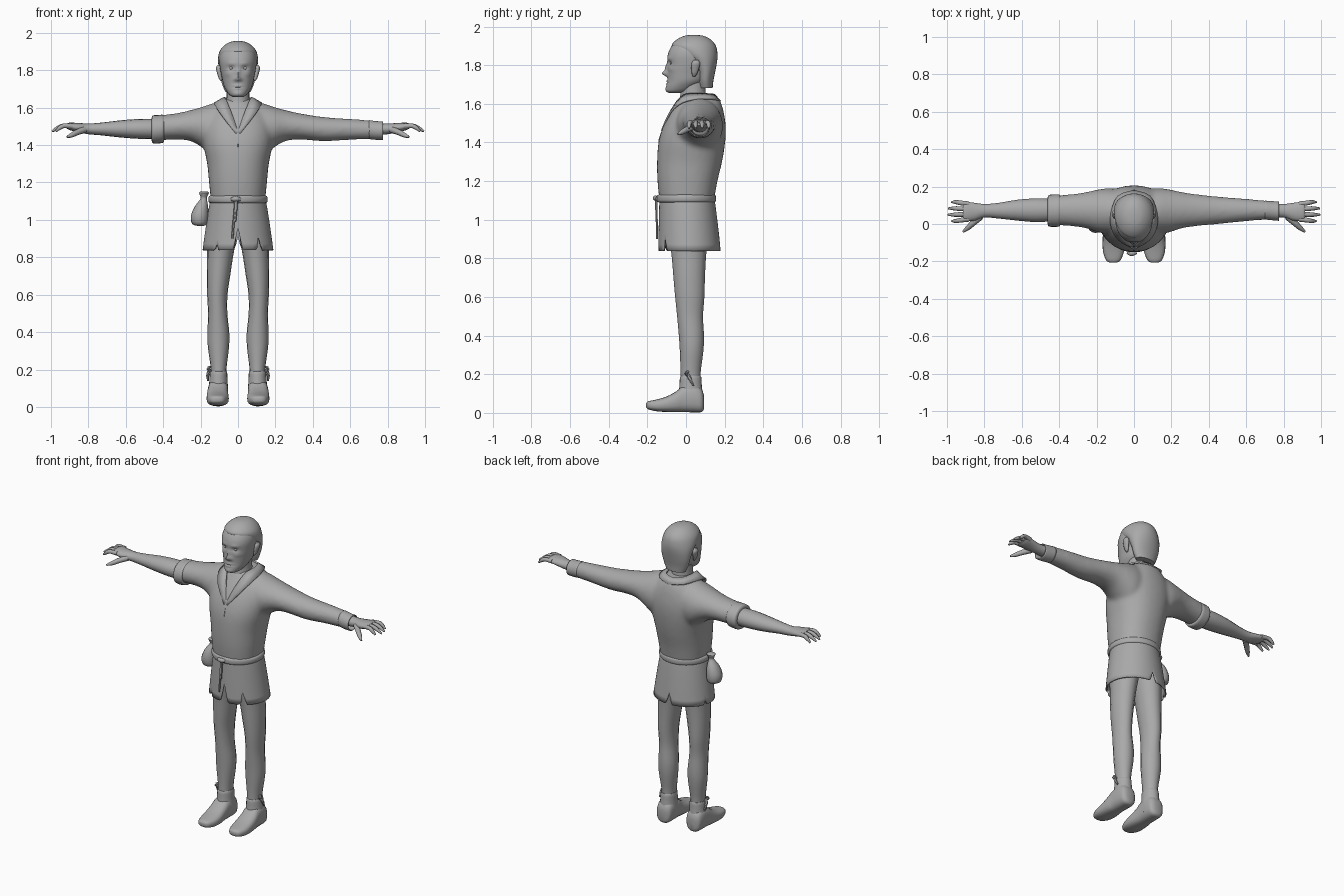
import bpy, bmesh, math
from mathutils import Vector

grey = bpy.data.materials.new("plain_grey")
grey.diffuse_color = (0.4, 0.4, 0.4, 1)


def finish(name, bm, angle=50):
    bmesh.ops.recalc_face_normals(bm, faces=bm.faces)
    me = bpy.data.meshes.new(name)
    bm.to_mesh(me)
    bm.free()
    me.materials.append(grey)
    ob = bpy.data.objects.new(name, me)
    bpy.context.collection.objects.link(ob)
    bpy.ops.object.select_all(action='DESELECT')
    ob.select_set(True)
    bpy.context.view_layer.objects.active = ob
    bpy.ops.object.shade_smooth_by_angle(angle=math.radians(angle))
    return ob


def spline(keys, sub):
    """Catmull-Rom through tuples of any length."""
    out = []
    for i in range(len(keys) - 1):
        p0, p1, p2 = keys[max(i - 1, 0)], keys[i], keys[i + 1]
        p3 = keys[min(i + 2, len(keys) - 1)]
        for k in range(sub):
            t = k / sub
            out.append([0.5 * (2 * b + (c - a) * t + (2 * a - 5 * b + 4 * c - d) * t * t
                               + (3 * b - a - 3 * c + d) * t ** 3)
                        for a, b, c, d in zip(p0, p1, p2, p3)])
    return out + [list(keys[-1])]


def skin_rings(bm, rings, caps=True):
    vr = [[bm.verts.new(p) for p in r] for r in rings]
    n = len(vr[0])
    for a, b in zip(vr, vr[1:]):
        for i in range(n):
            bm.faces.new((a[i], a[(i + 1) % n], b[(i + 1) % n], b[i]))
    if caps:
        bm.faces.new(vr[0])
        bm.faces.new(vr[-1])


def loft(bm, axis, keys, n=24, sub=3, power=1.0, s=1, caps=True):
    """Keys are (position along axis, low and high of the two other axes)."""
    rings = []
    for t, a0, a1, b0, b1 in spline(keys, sub):
        ring = []
        for i in range(n):
            w = 2 * math.pi * i / n
            c, d = math.cos(w), math.sin(w)
            c = math.copysign(abs(c) ** power, c)
            d = math.copysign(abs(d) ** power, d)
            a = (a0 + a1) / 2 + (a1 - a0) / 2 * c
            b = (b0 + b1) / 2 + (b1 - b0) / 2 * d
            p = {'x': (t, a, b), 'y': (a, t, b), 'z': (a, b, t)}[axis]
            ring.append((p[0] * s, p[1], p[2]))
        rings.append(ring)
    skin_rings(bm, rings, caps)


def tube(bm, pts, n=8, sub=3, s=1):
    """Round tube along (x, y, z, radius) points."""
    path = spline(pts, sub)
    rings = []
    for i, p in enumerate(path):
        d = (Vector(path[min(i + 1, len(path) - 1)][:3]) - Vector(path[max(i - 1, 0)][:3])).normalized()
        u = d.cross(Vector((0, 0, 1)) if abs(d.z) < 0.9 else Vector((0, 1, 0))).normalized()
        v = d.cross(u)
        ring = []
        for k in range(n):
            w = 2 * math.pi * k / n
            q = Vector(p[:3]) + p[3] * (u * math.cos(w) + v * math.sin(w))
            ring.append((q.x * s, q.y, q.z))
        rings.append(ring)
    skin_rings(bm, rings)


# shirt: torso and sleeves fused into one smooth body
bm = bmesh.new()
loft(bm, 'z', [(1.10, -.145, .145, -.138, .145), (1.2, -.155, .155, -.148, .163),
               (1.3, -.165, .165, -.15, .187), (1.4, -.185, .185, -.143, .203),
               (1.48, -.19, .19, -.12, .206), (1.55, -.17, .17, -.085, .197),
               (1.61, -.115, .115, -.045, .18), (1.645, -.075, .075, -.02, .155)], n=32, power=.9)
upper = [(.05, -.05, .18, 1.36, 1.635), (.13, -.055, .192, 1.345, 1.625), (.19, -.045, .185, 1.385, 1.605),
         (.25, -.025, .172, 1.42, 1.588), (.33, -.012, .16, 1.43, 1.57)]
loft(bm, 'x', upper + [(.46, -.005, .15, 1.422, 1.555)], s=-1)
loft(bm, 'x', upper + [(.46, 0, .146, 1.42, 1.55), (.6, .015, .135, 1.428, 1.54),
                       (.74, .025, .122, 1.432, 1.53)])
shirt = finish("shirt", bm)
m = shirt.modifiers.new("fuse", 'REMESH')
m.mode, m.voxel_size, m.use_smooth_shade = 'VOXEL', 0.012, True
m = shirt.modifiers.new("relax", 'SMOOTH')
m.factor, m.iterations = 0.5, 8

# cuffs: rolled on one arm, loose and open on the other
bm = bmesh.new()
loft(bm, 'x', [(.395, .0, .15, 1.425, 1.55), (.4, -.013, .158, 1.413, 1.562), (.43, -.015, .158, 1.408, 1.56),
               (.455, -.013, .155, 1.41, 1.558), (.462, .0, .14, 1.425, 1.545)], s=-1)
finish("rolled_cuff", bm)
bm = bmesh.new()
loft(bm, 'x', [(.7, .024, .125, 1.432, 1.533), (.74, .02, .122, 1.428, 1.528),
               (.775, .017, .12, 1.428, 1.526)], caps=False)
cuff = finish("loose_cuff", bm)
cuff.modifiers.new("cloth", 'SOLIDIFY').thickness = 0.006

# forearms, hands, fingers
for s, side in ((-1, "bare"), (1, "sleeved")):
    bm = bmesh.new()
    loft(bm, 'x', [(.44, .015, .135, 1.432, 1.54), (.52, .01, .137, 1.433, 1.54), (.62, .018, .13, 1.44, 1.533),
                   (.73, .03, .112, 1.452, 1.52), (.8, .035, .107, 1.458, 1.515),
                   (.85, .018, .113, 1.468, 1.518), (.9, .015, .118, 1.48, 1.52),
                   (.915, .025, .11, 1.488, 1.514)], n=16, s=s)
    finish(side + "_forearm", bm)
    bm = bmesh.new()
    for y, tip in ((.026, .975), (.053, .995), (.08, .993), (.107, .975)):
        dy = (y - .066) * .25
        tube(bm, [(.885, y, 1.5, .014), (.93, y + dy * .6, 1.503, .0125),
                  ((.93 + tip) / 2, y + dy, 1.492, .011), (tip, y + dy, 1.473, .005)], s=s)
    tube(bm, [(.82, .04, 1.483, .018), (.86, .005, 1.468, .016), (.89, -.022, 1.453, .013),
              (.915, -.042, 1.443, .005)], s=s)
    finish(side + "_fingers", bm)

# collar with open neckline
inner = [(0, -.118, 1.47), (.028, -.082, 1.555), (.062, -.02, 1.64), (.075, .05, 1.652), (.055, .12, 1.65), (0, .145, 1.648)]
outer = [(.012, -.125, 1.46), (.085, -.082, 1.555), (.12, -.02, 1.607), (.122, .06, 1.625), (.085, .15, 1.625), (0, .178, 1.612)]
bm = bmesh.new()
for s in (-1, 1):
    rows = [[bm.verts.new((p[0] * s, p[1], p[2])) for p in spline(e, 3)] for e in (inner, outer)]
    for i in range(len(rows[0]) - 1):
        bm.faces.new((rows[0][i], rows[0][i + 1], rows[1][i + 1], rows[1][i]))
bmesh.ops.remove_doubles(bm, verts=bm.verts, dist=.0005)
collar = finish("collar", bm)
m = collar.modifiers.new("cloth", 'SOLIDIFY')
m.thickness, m.offset = 0.01, 0

# neckline slit
bm = bmesh.new()
tube(bm, [(0, -.116, 1.475, .004), (0, -.138, 1.42, .003), (0, -.142, 1.38, .002)], n=6)
finish("neckline_slit", bm)

# tunic skirt with notched hem
bm = bmesh.new()
n, rows = 96, 8
rings = []
for j in range(rows + 1):
    ring = []
    for i in range(n):
        w = 2 * math.pi * i / n
        hem = 0.838
        for centre, width, height in ((-90, 8, .12), (-52, 5, .085), (-128, 4, .04), (90, 6, .07), (165, 4, .03)):
            d = (math.degrees(w) - centre + 180) % 360 - 180
            hem += height * max(0, 1 - abs(d) / width)
        z = 1.12 + (hem - 1.12) * j / rows
        f = ((1.12 - z) / .28) ** .85
        y = .004 + f * .014
        ring.append(((.145 + .044 * f) * math.cos(w), y + (.141 + .021 * f) * math.sin(w), z))
    rings.append(ring)
skin_rings(bm, rings, caps=False)
skirt = finish("tunic_skirt", bm)
skirt.modifiers.new("cloth", 'SOLIDIFY').thickness = 0.008

# belt, knot and hanging cords
bm = bmesh.new()
loft(bm, 'z', [(1.088, -.14, .14, -.135, .14), (1.094, -.155, .155, -.149, .153), (1.11, -.159, .159, -.152, .156),
               (1.126, -.155, .155, -.149, .153), (1.132, -.14, .14, -.135, .14)], n=40)
finish("belt", bm)
bm = bmesh.new()
tube(bm, [(-.035, -.15, 1.11, .01), (-.012, -.158, 1.112, .014), (.012, -.15, 1.11, .01)])
tube(bm, [(-.012, -.155, 1.11, .008), (-.018, -.153, 1.04, .006), (-.025, -.15, .97, .006), (-.03, -.15, .9, .006)], n=6)
tube(bm, [(-.008, -.155, 1.11, .008), (-.01, -.154, 1.05, .006), (-.016, -.152, .99, .006)], n=6)
finish("belt_knot", bm)

# belt pouch
bm = bmesh.new()
loft(bm, 'z', [(.968, -.215, -.185, -.01, .02), (.978, -.245, -.165, -.038, .045), (1.02, -.252, -.158, -.048, .052),
               (1.07, -.232, -.16, -.038, .042), (1.108, -.204, -.166, -.016, .02), (1.122, -.2, -.166, -.014, .018),
               (1.145, -.208, -.155, -.024, .028), (1.152, -.198, -.165, -.012, .016)], n=16)
finish("belt_pouch", bm)

# legs, shoes and ankle ties
for s, side in ((-1, "left"), (1, "right")):
    bm = bmesh.new()
    loft(bm, 'z', [(1.02, .005, .14, -.1, .12), (.9, .01, .162, -.085, .112), (.8, .027, .165, -.073, .103),
                   (.7, .042, .167, -.065, .098), (.6, .056, .165, -.056, .095), (.5, .057, .16, -.046, .088),
                   (.4, .047, .163, -.037, .093), (.32, .048, .161, -.032, .09), (.2, .062, .145, -.028, .075),
                   (.12, .06, .148, -.032, .08), (.04, .055, .155, -.04, .085)], n=16, s=s)
    finish(side + "_leg", bm)
    bm = bmesh.new()
    loft(bm, 'y', [(-.207, .095, .125, .03, .05), (-.195, .073, .148, .018, .06), (-.15, .054, .165, .008, .07),
                   (-.1, .049, .168, .005, .085), (-.05, .052, .166, .004, .112), (-.015, .053, .162, .004, .14),
                   (.04, .053, .16, .003, .15), (.08, .06, .153, .004, .125), (.093, .085, .13, .02, .09)],
         n=20, power=.75, s=s)
    loft(bm, 'z', [(.09, .052, .158, -.04, .088), (.14, .056, .153, -.034, .082), (.185, .058, .15, -.031, .079),
                   (.19, .065, .143, -.02, .07)], n=20, s=s)
    finish(side + "_shoe", bm)
    bm = bmesh.new()
    tube(bm, [(.146, .01, .2, .008), (.158, .016, .185, .009), (.162, .026, .165, .008), (.16, .04, .14, .005)], n=6, s=s)
    tube(bm, [(.146, .012, .19, .006), (.16, .0, .205, .009), (.15, .012, .215, .005)], n=6, s=s)
    finish(side + "_ankle_tie", bm)

# neck
bm = bmesh.new()
loft(bm, 'z', [(1.5, -.09, .09, -.085, .12), (1.58, -.072, .072, -.05, .115), (1.64, -.062, .062, -.03, .103),
               (1.72, -.06, .06, -.03, .1)], n=20)
finish("neck", bm)

# head, with facial forms pushed in and out
bm = bmesh.new()
loft(bm, 'z', [(1.657, -.025, .025, -.09, -.03), (1.667, -.045, .045, -.102, .02), (1.69, -.062, .062, -.102, .06),
               (1.72, -.077, .077, -.096, .1), (1.76, -.086, .086, -.096, .12), (1.8, -.094, .094, -.095, .135),
               (1.85, -.1, .1, -.095, .148), (1.89, -.094, .094, -.08, .145), (1.925, -.073, .073, -.052, .122),
               (1.945, -.045, .045, -.018, .092), (1.953, -.012, .012, .02, .055)], n=56, sub=6, power=.93)
forms = [(0, 1.757, .011, .013, .026), (0, 1.785, .009, .024, .013), (.016, 1.75, .008, .009, .008),
         (.036, 1.812, .018, .011, -.011), (.035, 1.836, .022, .008, .005), (.055, 1.78, .018, .014, .004),
         (0, 1.717, .024, .005, .006), (0, 1.704, .02, .005, .005), (0, 1.71, .022, .003, -.006),
         (0, 1.676, .022, .012, .004)]
for v in bm.verts:
    if v.co.y < -.02:
        for x, z, wx, wz, amount in forms:
            v.co.y -= amount * math.exp(-((abs(v.co.x) - x) / wx) ** 2 - ((v.co.z - z) / wz) ** 2)
finish("head", bm, 80)

# hair: close cap that ends in a square edge at the nape
bm = bmesh.new()
loft(bm, 'z', [(1.683, -.066, .066, .068, .138), (1.72, -.083, .083, .06, .142), (1.77, -.096, .096, .05, .152),
               (1.82, -.104, .104, .015, .161), (1.86, -.107, .107, -.04, .163), (1.9, -.099, .099, -.074, .155),
               (1.93, -.076, .076, -.052, .132), (1.95, -.045, .045, -.015, .097), (1.957, -.012, .012, .02, .06)],
     n=32, sub=4)
finish("hair", bm)

# ears and eyes
for s, side in ((-1, "left"), (1, "right")):
    bm = bmesh.new()
    loft(bm, 'z', [(1.742, .085, .092, .035, .048), (1.757, .084, .103, .03, .058), (1.785, .088, .112, .027, .068),
                   (1.812, .09, .118, .03, .073), (1.828, .095, .11, .04, .062)], n=12, s=s)
    finish(side + "_ear", bm)
    bm = bmesh.new()
    bmesh.ops.create_uvsphere(bm, u_segments=12, v_segments=8, radius=.012)
    bmesh.ops.translate(bm, verts=bm.verts, vec=(s * .036, -.072, 1.812))
    finish(side + "_eye", bm)
